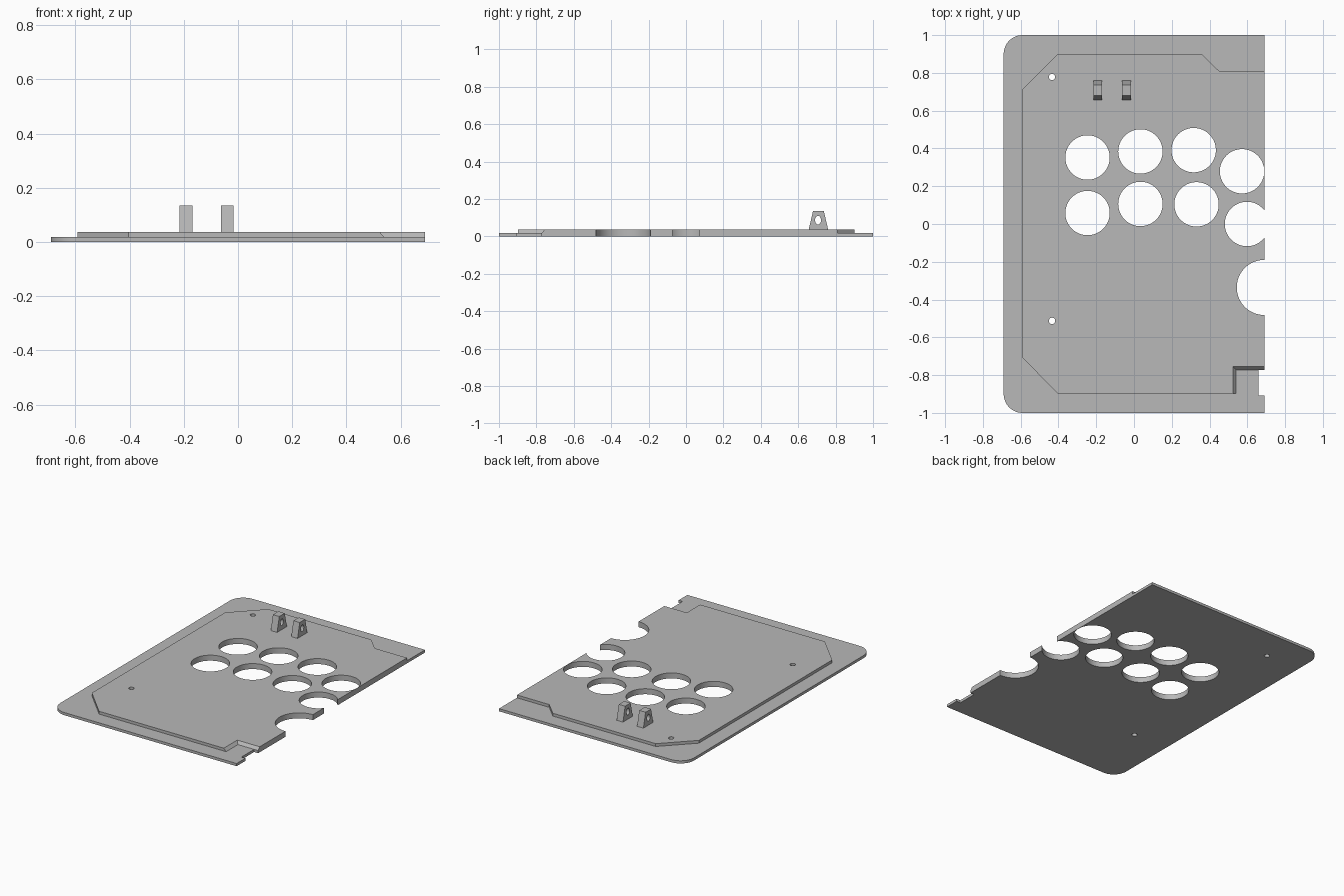
import bpy, bmesh
from math import pi, sin, cos
from mathutils import Matrix

cube = bpy.data.objects.get("Cube")
if cube:
    bpy.data.objects.remove(cube, do_unlink=True)

STEP, TOP = 0.018, 0.037      # heights of the base sheet and raised panel
RIGHT = 0.69                  # cut edge on the model's left

grey = bpy.data.materials.new("plain_grey")
grey.use_nodes = True
colour = (0.48, 0.48, 0.48, 1)
grey.diffuse_color = colour
grey.node_tree.nodes["Principled BSDF"].inputs["Base Color"].default_value = colour


def finish(name, bm):
    bmesh.ops.recalc_face_normals(bm, faces=bm.faces)
    mesh = bpy.data.meshes.new(name)
    bm.to_mesh(mesh)
    bm.free()
    mesh.materials.append(grey)
    obj = bpy.data.objects.new(name, mesh)
    bpy.context.collection.objects.link(obj)
    return obj


def loft(name, lower, upper):
    """Solid between two matching loops of 3D points."""
    bm = bmesh.new()
    a = [bm.verts.new(p) for p in lower]
    b = [bm.verts.new(p) for p in upper]
    bm.faces.new(a)
    bm.faces.new(b)
    for i in range(len(a)):
        j = (i + 1) % len(a)
        bm.faces.new((a[i], a[j], b[j], b[i]))
    return finish(name, bm)


def cylinders(name, rows, segments):
    """One cutter made of upright cylinders (x, y, radius)."""
    bm = bmesh.new()
    for x, y, r in rows:
        bmesh.ops.create_cone(bm, cap_ends=True, segments=segments, radius1=r,
                              radius2=r, depth=0.3,
                              matrix=Matrix.Translation((x, y, 0)))
    return finish(name, bm)


def boolean(obj, other, operation):
    """Apply a boolean and remove the helper."""
    other.hide_render = True
    mod = obj.modifiers.new(operation, "BOOLEAN")
    mod.operation, mod.solver, mod.object = operation, "EXACT", other
    activate(obj)
    bpy.ops.object.modifier_apply(modifier=mod.name)
    bpy.data.objects.remove(other, do_unlink=True)


def activate(obj):
    bpy.ops.object.select_all(action="DESELECT")
    obj.select_set(True)
    bpy.context.view_layer.objects.active = obj


def corner(cx, cy, r, start):
    return [(cx + r * cos(start + pi / 2 * i / 12),
             cy + r * sin(start + pi / 2 * i / 12)) for i in range(13)]


# Base sheet: two rounded corners and a small notch in the cut edge
outline = [(RIGHT, 1)] + corner(-0.59, 0.9, 0.1, pi / 2) + corner(-0.59, -0.9, 0.1, pi)
outline += [(RIGHT, -1), (RIGHT, -0.907), (0.66, -0.907), (0.66, -0.772), (RIGHT, -0.772)]
panel = loft("panel", [(x, y, 0) for x, y in outline],
             [(x, y, STEP) for x, y in outline])

# Raised panel: clipped corners, with a sloped recess at the front
shared = [(RIGHT, 0.81), (0.45, 0.81), (0.36, 0.9), (-0.405, 0.9),
          (-0.593, 0.71), (-0.593, -0.705), (-0.405, -0.897)]
foot = shared + [(0.54, -0.897), (0.54, -0.772), (RIGHT, -0.772)]
crest = shared + [(0.523, -0.897), (0.523, -0.755), (RIGHT, -0.755)]
raised = loft("raised_panel", [(x, y, STEP) for x, y in foot],
              [(x, y, TOP) for x, y in crest])
boolean(panel, raised, "UNION")

# Button holes, edge cut-out and screw holes
buttons = [(-0.246, 0.352), (0.034, 0.384), (0.316, 0.391), (0.572, 0.279),
           (-0.246, 0.058), (0.034, 0.106), (0.331, 0.104), (0.598, 0)]
holes = [(x, y, 0.1175) for x, y in buttons] + [(RIGHT, -0.336, 0.146)]
boolean(panel, cylinders("hole_cutter", holes, 64), "DIFFERENCE")
screws = [(-0.434, y, 0.017) for y in (0.778, -0.513)]
boolean(panel, cylinders("screw_cutter", screws, 24), "DIFFERENCE")

# Pair of tapered lugs with an oval eye through each
profile = [(0.656, TOP), (0.76, TOP), (0.737, 0.135), (0.679, 0.135)]
lugs = []
for name, x in (("right_lug", -0.192), ("left_lug", -0.040)):
    lug = loft(name, [(x - 0.0235, y, z) for y, z in profile],
               [(x + 0.0235, y, z) for y, z in profile])
    oval = [(0.706 + 0.016 * cos(i * pi / 16), 0.087 + 0.023 * sin(i * pi / 16))
            for i in range(32)]
    eye = loft("eye_cutter", [(x - 0.05, y, z) for y, z in oval],
               [(x + 0.05, y, z) for y, z in oval])
    boolean(lug, eye, "DIFFERENCE")
    lugs.append(lug)

for obj in [panel] + lugs:
    activate(obj)
    bpy.ops.object.shade_smooth_by_angle(angle=pi / 6)
